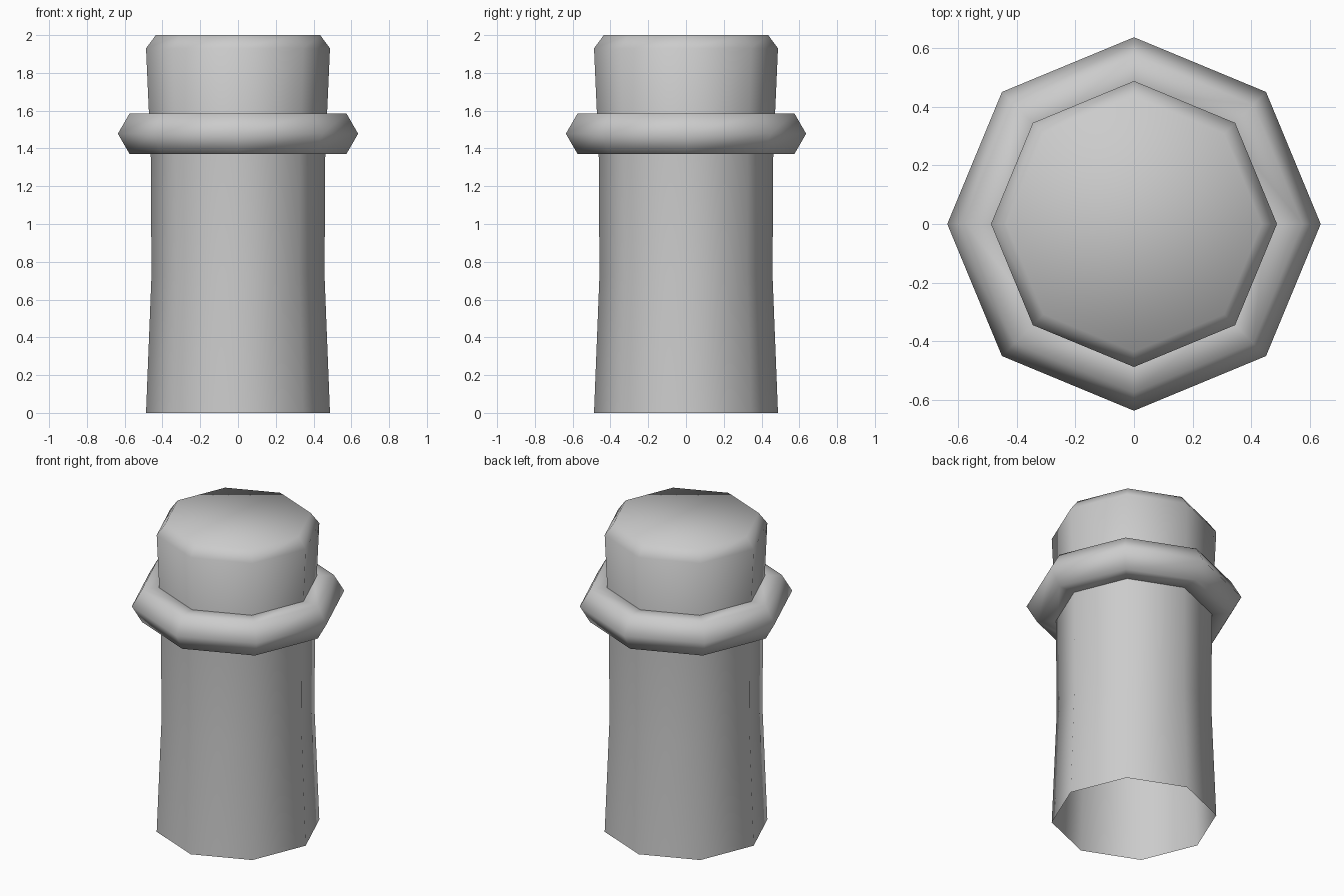
import bpy
import bmesh
from math import pi, cos, sin

SIDES = 8

cube = bpy.data.objects.get("Cube")
if cube:
    bpy.data.objects.remove(cube, do_unlink=True)

# Plain grey for the whole model
grey = bpy.data.materials.new("plain grey")
grey.use_nodes = True
color = (0.6, 0.6, 0.6, 1)
grey.diffuse_color = color
grey.node_tree.nodes["Principled BSDF"].inputs["Base Color"].default_value = color


def lathe(name, profile, closed=False, cap=False):
    """Turn (radius, height) points around z into a smooth eight-sided part."""
    bm = bmesh.new()
    rings = [[bm.verts.new((r * cos(2 * pi * i / SIDES), r * sin(2 * pi * i / SIDES), z))
              for i in range(SIDES)] for r, z in profile]
    pairs = list(zip(rings, rings[1:]))
    if closed:
        pairs.append((rings[-1], rings[0]))
    for low, high in pairs:
        for i in range(SIDES):
            j = (i + 1) % SIDES
            bm.faces.new((low[i], low[j], high[j], high[i]))
    if cap:
        bm.faces.new(rings[-1])
    for face in bm.faces:
        face.smooth = True
    mesh = bpy.data.meshes.new(name)
    bm.to_mesh(mesh)
    bm.free()
    mesh.materials.append(grey)
    obj = bpy.data.objects.new(name, mesh)
    bpy.context.collection.objects.link(obj)
    return obj


# Hollow post: open at the bottom, slight waist, bevelled top
lathe("post", [(0.487, 0), (0.458, 0.73), (0.462, 1.37), (0.487, 1.93), (0.435, 2.0)], cap=True)

# Collar: ring with a hexagonal section
lathe("collar", [(0.512 + 0.124 * cos(k * pi / 3), 1.478 + 0.124 * sin(k * pi / 3))
                 for k in range(6)], closed=True)
